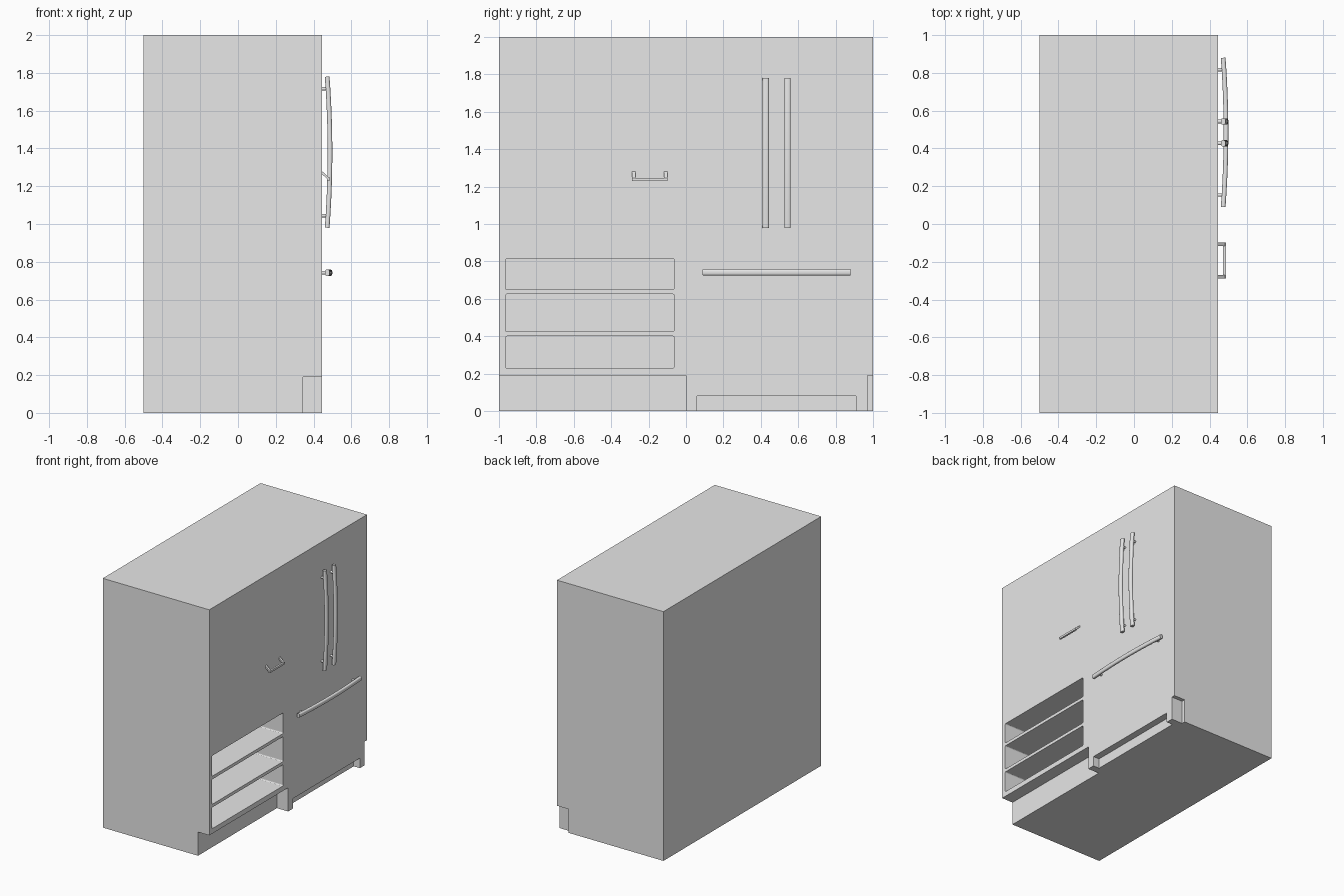
import bpy
import bmesh
import math
from mathutils import Vector

cube = bpy.data.objects.get("Cube")
if cube:
    bpy.data.objects.remove(cube, do_unlink=True)

grey = bpy.data.materials.new("light_grey")
grey.use_nodes = True
grey.diffuse_color = (0.8, 0.8, 0.8, 1)
grey.node_tree.nodes["Principled BSDF"].inputs["Base Color"].default_value = (0.8, 0.8, 0.8, 1)


def add_object(name, bm):
    bmesh.ops.recalc_face_normals(bm, faces=bm.faces)
    mesh = bpy.data.meshes.new(name)
    bm.to_mesh(mesh)
    bm.free()
    mesh.materials.append(grey)
    obj = bpy.data.objects.new(name, mesh)
    bpy.context.collection.objects.link(obj)
    return obj


def box(name, xs, ys, zs, rounding=0):
    """Box from axis ranges, optionally rounding the edges that run along x."""
    bm = bmesh.new()
    bmesh.ops.create_cube(bm, size=1)
    for v in bm.verts:
        v.co = [r[0] if c < 0 else r[1] for c, r in zip(v.co, (xs, ys, zs))]
    if rounding:
        edges = [e for e in bm.edges if abs(e.verts[0].co.x - e.verts[1].co.x) > 0.01]
        bmesh.ops.bevel(bm, geom=edges, offset=rounding, segments=3,
                        profile=0.5, affect='EDGES')
    return add_object(name, bm)


def sweep(bm, path, side, width, depth, sides=4, power=1):
    """Sweep a section along a path; side is the constant width direction."""
    side = Vector(side)
    points = [Vector(p) for p in path]
    rings = []
    for i, p in enumerate(points):
        tangent = points[min(i + 1, len(points) - 1)] - points[max(i - 1, 0)]
        normal = side.cross(tangent).normalized()
        ring = []
        for k in range(sides):
            a = 2 * math.pi * (k + 0.5) / sides
            c, s = math.cos(a), math.sin(a)
            if sides == 4:
                u, w = math.copysign(1, c), math.copysign(1, s)
            else:
                u = math.copysign(abs(c) ** power, c)
                w = math.copysign(abs(s) ** power, s)
            ring.append(bm.verts.new(p + side * (u * width / 2) + normal * (w * depth / 2)))
        rings.append(ring)
    for a, b in zip(rings, rings[1:]):
        for k in range(sides):
            n = (k + 1) % sides
            bm.faces.new((a[k], a[n], b[n], b[k]))
    bm.faces.new(rings[0])
    bm.faces.new(rings[-1])


def smooth(obj):
    bpy.ops.object.select_all(action='DESELECT')
    obj.select_set(True)
    bpy.context.view_layer.objects.active = obj
    bpy.ops.object.shade_smooth_by_angle(angle=math.radians(40))


# Cabinet body, with toe recesses, grille recess and open shelves cut out
FRONT, TOE = 0.445, 0.345
body = box("cabinet_body", (-0.5, FRONT), (-1, 1), (0, 2))
cutters = [
    box("toe_kick_cut", (TOE, 0.6), (-1.1, 0), (-0.1, 0.19)),
    box("side_gap_cut", (TOE, 0.6), (0.97, 1.1), (-0.1, 0.19)),
    box("grille_cut", (0.39, 0.6), (0.06, 0.91), (-0.1, 0.08)),
]
for low, high in ((0.23, 0.4), (0.425, 0.625), (0.65, 0.815)):
    cutters.append(box("shelf_cut", (-0.4, 0.6), (-0.965, -0.063), (low, high), 0.008))
for cutter in cutters:
    cutter.hide_render = True
    mod = body.modifiers.new("cut", 'BOOLEAN')
    mod.operation = 'DIFFERENCE'
    mod.solver = 'EXACT'
    mod.object = cutter
depsgraph = bpy.context.evaluated_depsgraph_get()
cut_mesh = bpy.data.meshes.new_from_object(body.evaluated_get(depsgraph))
body.modifiers.clear()
body.data = cut_mesh
for cutter in cutters:
    bpy.data.objects.remove(cutter, do_unlink=True)


def door_handle(name, place, side, start, end):
    """Bowed bar with two stand-offs; place maps (x, distance along) to a point."""
    middle, half = (start + end) / 2, (end - start) / 2
    bm = bmesh.new()
    path = []
    for i in range(13):
        t = i / 6 - 1
        path.append(place(0.472 + 0.015 * (1 - t * t), middle + half * t))
    sweep(bm, path, side, 0.034, 0.025, 16, 0.7)
    for t in (-0.84, 0.84):
        d = middle + half * t
        sweep(bm, [place(FRONT - 0.005, d), place(0.475, d)], side, 0.02, 0.018, 12)
    smooth(add_object(name, bm))


# Pair of upright door handles and the freezer drawer handle
for name, y in (("door_handle_inner", 0.427), ("door_handle_outer", 0.543)):
    door_handle(name, lambda x, d, y=y: (x, y, d), (0, 1, 0), 0.98, 1.78)
door_handle("drawer_handle", lambda x, d: (x, d, 0.742), (0, 0, 1), 0.09, 0.88)

# Small pull: two slanting arms joined by a crossbar
bm = bmesh.new()
for y in (-0.28, -0.108):
    sweep(bm, [(FRONT - 0.005, y, 1.276), (0.479, y, 1.241)], (0, 1, 0), 0.018, 0.012)
sweep(bm, [(0.479, -0.289, 1.239), (0.479, -0.099, 1.239)], (0, 0, 1), 0.016, 0.014)
add_object("small_pull", bm)
